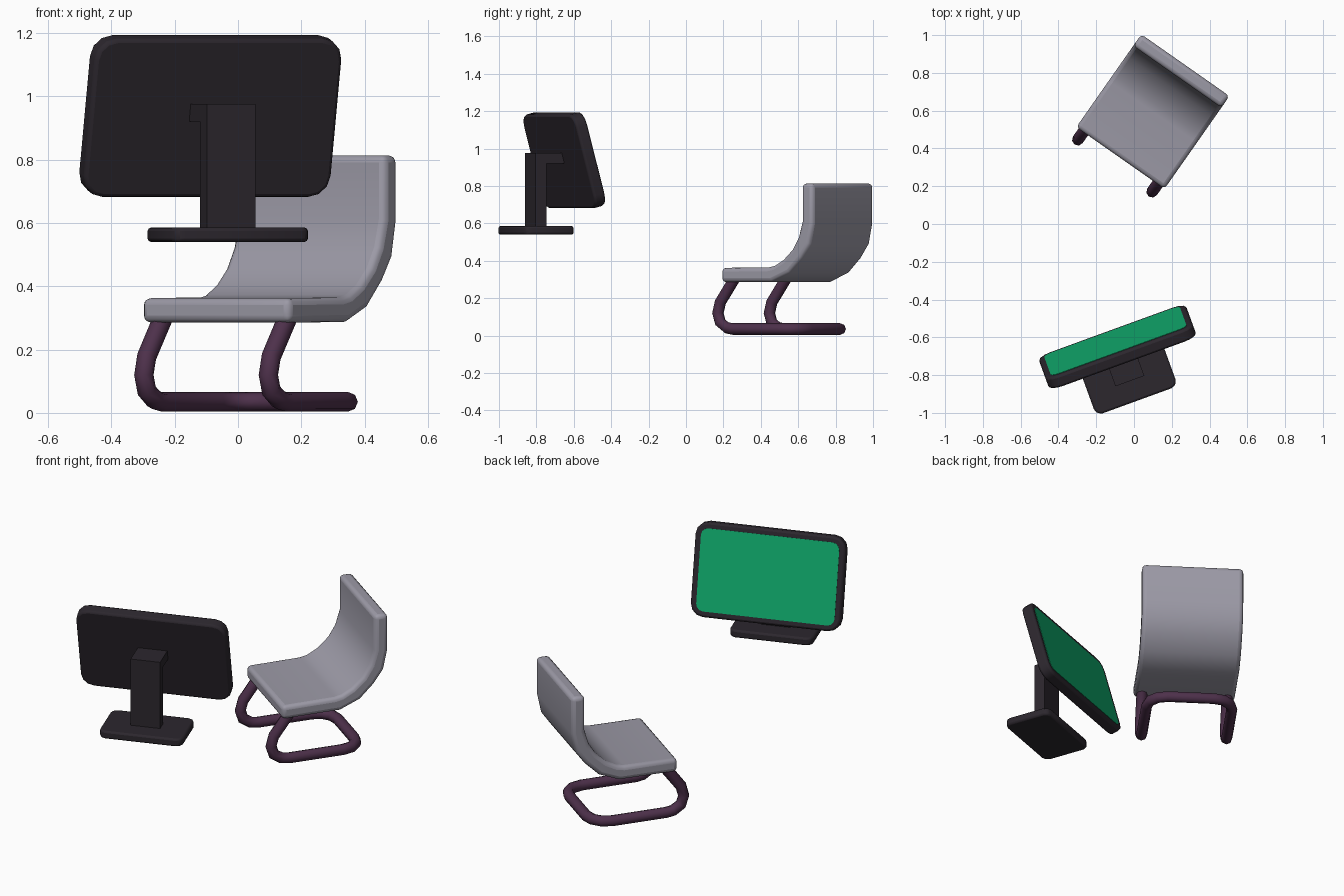
import bpy, bmesh
from math import radians, sin, cos, pi
from mathutils import Matrix, Vector

if "Cube" in bpy.data.objects:
    bpy.data.objects.remove(bpy.data.objects["Cube"])


def material(name, rgb):
    m = bpy.data.materials.new(name)
    m.diffuse_color = (*rgb, 1)
    m.use_nodes = True
    m.node_tree.nodes["Principled BSDF"].inputs["Base Color"].default_value = m.diffuse_color
    return m


SHELL = material("grey_shell", (0.33, 0.32, 0.38))
TUBE = material("plum_tube", (0.075, 0.03, 0.07))
DARK = material("dark_casing", (0.025, 0.02, 0.027))
GREEN = material("green_display", (0.005, 0.40, 0.15))


def shade(ob, angle):
    bpy.ops.object.select_all(action='DESELECT')
    ob.select_set(True)
    bpy.context.view_layer.objects.active = ob
    bpy.ops.object.shade_smooth_by_angle(angle=radians(angle))


def prism(name, outline, depth, matrix, mat, bevel=0.0, segments=2):
    """Extrude a 2D outline along local z, centred, with bevelled rims."""
    bm = bmesh.new()
    face = bm.faces.new([bm.verts.new((x, y, -depth / 2)) for x, y in outline])
    top = bmesh.ops.extrude_face_region(bm, geom=[face])["geom"]
    bmesh.ops.translate(bm, vec=(0, 0, depth),
                        verts=[v for v in top if isinstance(v, bmesh.types.BMVert)])
    bmesh.ops.recalc_face_normals(bm, faces=bm.faces)
    me = bpy.data.meshes.new(name)
    bm.to_mesh(me)
    bm.free()
    me.materials.append(mat)
    ob = bpy.data.objects.new(name, me)
    bpy.context.collection.objects.link(ob)
    ob.matrix_world = matrix
    if bevel:
        mod = ob.modifiers.new("soft_edges", 'BEVEL')
        mod.width, mod.segments = bevel, segments
        mod.limit_method, mod.angle_limit = 'ANGLE', radians(40)
    shade(ob, 35)
    return ob


def rounded_rect(w, h, r=0.0, n=3):
    if not r:
        return [(-w/2, -h/2), (w/2, -h/2), (w/2, h/2), (-w/2, h/2)]
    pts = []
    for k, (sx, sy) in enumerate([(1, 1), (-1, 1), (-1, -1), (1, -1)]):
        for i in range(n + 1):
            a = pi / 2 * (k + i / n)
            pts.append((sx * (w/2 - r) + r * cos(a), sy * (h/2 - r) + r * sin(a)))
    return pts


# Chair: origin on the floor, turned clockwise
chair = Matrix.Translation((0.10, 0.595, 0)) @ Matrix.Rotation(radians(-35), 4, 'Z')

# Seat shell: side profile (depth, height) extruded across the width
profile = [(-0.30, 0.285), (0.03, 0.287), (0.143, 0.334), (0.223, 0.413),
           (0.277, 0.49), (0.30, 0.60), (0.30, 0.813), (0.225, 0.813),
           (0.225, 0.61), (0.20, 0.525), (0.16, 0.46), (0.10, 0.405),
           (0.04, 0.373), (0.0, 0.365), (-0.30, 0.362)]
side_axes = Matrix(((0, 0, 1, 0), (1, 0, 0, 0), (0, 1, 0, 0), (0, 0, 0, 1)))
prism("seat_shell", profile, 0.57, chair @ side_axes, SHELL, 0.022, 3)

# Tubular frame: front leg bend, floor rail, rounded rear corner, mirrored
half = [(0.24, -0.225, 0.325), (0.24, -0.254, 0.287), (0.24, -0.334, 0.178),
        (0.24, -0.35, 0.12), (0.24, -0.334, 0.07), (0.24, -0.29, 0.041),
        (0.24, -0.25, 0.035)]
rc, back = 0.11, 0.165
for i in range(4):
    a = pi / 2 * i / 3
    half.append((0.24 - rc + rc * cos(a), back - rc + rc * sin(a), 0.035))
path = half + [(-x, y, z) for x, y, z in reversed(half)]
cu = bpy.data.curves.new("chair_frame", 'CURVE')
cu.dimensions = '3D'
cu.bevel_depth, cu.bevel_resolution, cu.use_fill_caps = 0.031, 2, True
spline = cu.splines.new('POLY')
spline.points.add(len(path) - 1)
for p, co in zip(spline.points, path):
    p.co = (*co, 1)
cu.materials.append(TUBE)
frame = bpy.data.objects.new("chair_frame", cu)
bpy.context.collection.objects.link(frame)
frame.matrix_world = chair
bpy.ops.object.select_all(action='DESELECT')
frame.select_set(True)
bpy.context.view_layer.objects.active = frame
bpy.ops.object.convert(target='MESH')
shade(bpy.context.object, 50)

# Monitor: origin at the post centre, display facing the chair
monitor = Matrix.Translation((-0.0325, -0.802, 0)) @ Matrix.Rotation(radians(20), 4, 'Z')


def at(x, y, z):
    return monitor @ Matrix.Translation((x, y, z))


# Stand
prism("stand_base", rounded_rect(0.46, 0.285, 0.035, 2), 0.045, at(0, 0, 0.5625), DARK, 0.01)
prism("stand_post", rounded_rect(0.163, 0.063), 0.40, at(0, 0, 0.775), DARK)
prism("stand_arm", rounded_rect(0.163, 0.16), 0.055, at(0, 0.0485, 0.9475), DARK)

# Tilted casing with the display panel on its face
tilted = at(0, 0.161, 0.9375) @ Matrix.Rotation(radians(15), 4, 'X')
upright = Matrix.Rotation(radians(90), 4, 'X')
prism("screen_casing", rounded_rect(0.83, 0.518, 0.07), 0.065, tilted @ upright, DARK, 0.012)
prism("display_panel", rounded_rect(0.765, 0.453, 0.04), 0.006,
      tilted @ Matrix.Translation((0, 0.0315, 0)) @ upright, GREEN)
